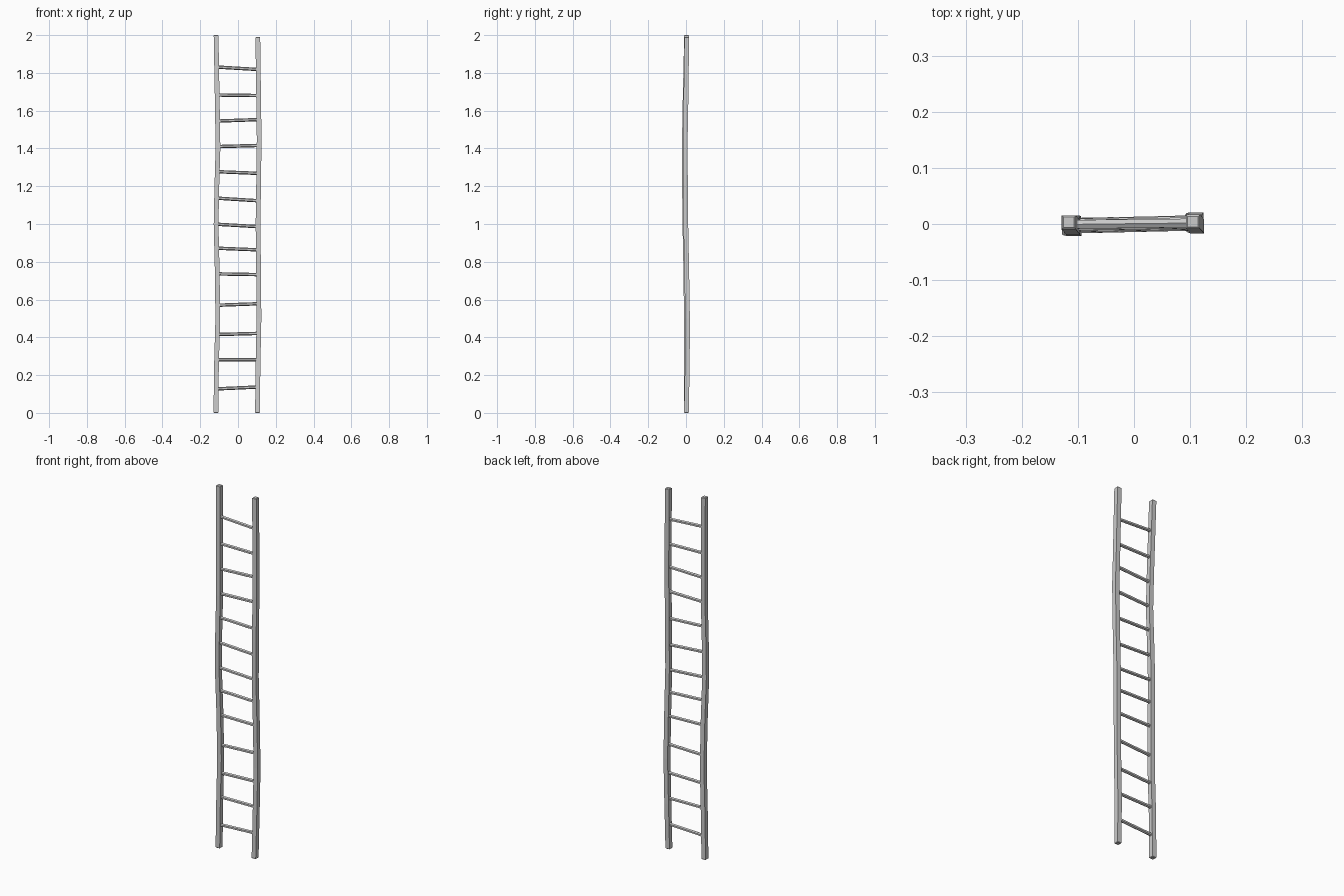
import bpy, bmesh, math
from mathutils import Vector

if "Cube" in bpy.data.objects:
    bpy.data.objects.remove(bpy.data.objects["Cube"])


def loft(name, rings):
    """Skin a stack of equal-sided rings and cap both ends."""
    bm = bmesh.new()
    loops = [[bm.verts.new(p) for p in ring] for ring in rings]
    n = len(loops[0])
    for a, b in zip(loops, loops[1:]):
        for i in range(n):
            j = (i + 1) % n
            bm.faces.new((a[i], a[j], b[j], b[i]))
    bm.faces.new(loops[0])
    bm.faces.new(loops[-1])
    bmesh.ops.recalc_face_normals(bm, faces=bm.faces)
    mesh = bpy.data.meshes.new(name)
    bm.to_mesh(mesh)
    bm.free()
    obj = bpy.data.objects.new(name, mesh)
    bpy.context.collection.objects.link(obj)
    return obj


def rail(name, path, half=0.0125, chamfer=0.003):
    # Hand-hewn square pole with chamfered ends, following a wavy path
    def ring(x, y, z, h):
        return [(x + sx * h, y + sy * h, z)
                for sx, sy in ((-1, -1), (1, -1), (1, 1), (-1, 1))]
    x0, y0, z0 = path[0]
    x1, y1, z1 = path[-1]
    rings = [ring(x0, y0, z0, half - chamfer), ring(x0, y0, z0 + chamfer, half)]
    rings += [ring(*p, half) for p in path[1:-1]]
    rings += [ring(x1, y1, z1 - chamfer, half), ring(x1, y1, z1, half - chamfer)]
    return loft(name, rings)


def rung(name, a, b, radius=0.009, sides=6):
    # Faceted bar between the rails
    a, b = Vector(a), Vector(b)
    q = Vector((0, 0, 1)).rotation_difference(b - a)
    circle = [Vector((radius * math.cos(t), radius * math.sin(t), 0))
              for t in (2 * math.pi * i / sides for i in range(sides))]
    return loft(name, [[c + q @ v for v in circle] for c in (a, b)])


# Side rails
left_path = [(-0.117, 0.002, 0), (-0.114, 0.003, 0.25), (-0.107, 0.002, 0.5),
             (-0.110, -0.001, 0.75), (-0.116, -0.006, 1.0), (-0.112, -0.008, 1.2),
             (-0.106, -0.009, 1.4), (-0.109, -0.006, 1.6), (-0.116, 0.003, 2.0)]
right_path = [(0.103, 0.002, 0), (0.106, 0.007, 0.25), (0.111, 0.008, 0.5),
              (0.109, 0.004, 0.75), (0.106, -0.001, 1.0), (0.109, -0.003, 1.2),
              (0.112, -0.004, 1.45), (0.110, -0.001, 1.6), (0.105, 0.004, 1.99)]
rail("left_rail", left_path)
rail("right_rail", right_path)


def at(path, z):
    """Point on a rail path at height z."""
    for p, q in zip(path, path[1:]):
        if p[2] <= z <= q[2]:
            return Vector(p).lerp(Vector(q), (z - p[2]) / (q[2] - p[2]))


# Uneven rungs: height at the left and right rail
heights = [(0.127, 0.137), (0.281, 0.281), (0.415, 0.421), (0.570, 0.578),
           (0.736, 0.732), (0.872, 0.863), (0.999, 0.986), (1.137, 1.123),
           (1.277, 1.268), (1.410, 1.416), (1.545, 1.553), (1.683, 1.680),
           (1.831, 1.818)]
for i, (zl, zr) in enumerate(heights, 1):
    rung(f"rung_{i:02d}", at(left_path, zl), at(right_path, zr))
